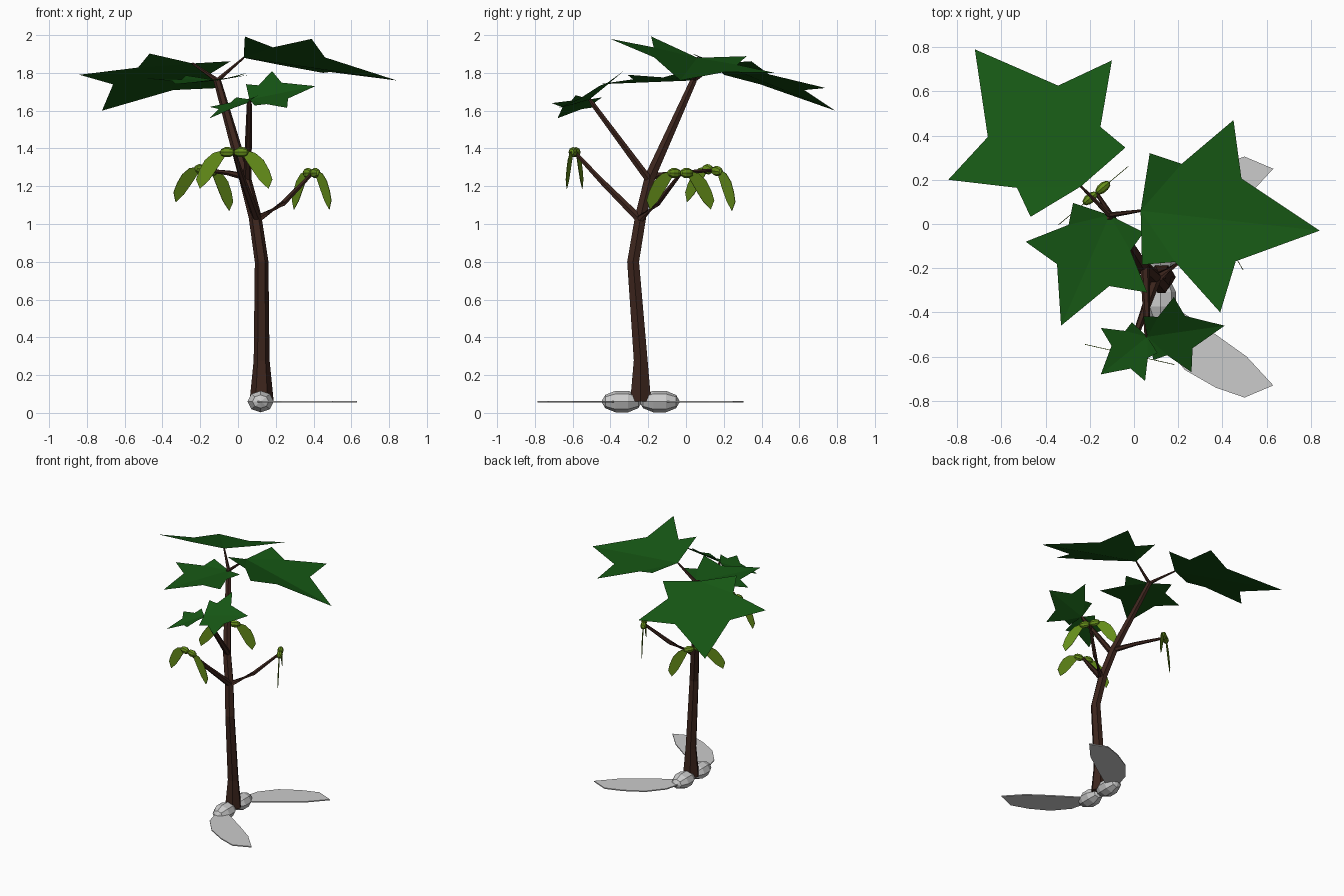
import bpy, bmesh
from mathutils import Vector, Matrix

if "Cube" in bpy.data.objects:
    bpy.data.objects.remove(bpy.data.objects["Cube"])


def material(name, rgb):
    m = bpy.data.materials.new(name)
    m.diffuse_color = (*rgb, 1)
    m.use_nodes = True
    m.node_tree.nodes["Principled BSDF"].inputs["Base Color"].default_value = m.diffuse_color
    return m


BARK = material("bark", (0.045, 0.018, 0.012))
LEAF = material("leaf_green", (0.008, 0.095, 0.007))
SEED = material("seed_green", (0.13, 0.27, 0.01))


def finish(name, bm, mat=None):
    bmesh.ops.recalc_face_normals(bm, faces=bm.faces)
    me = bpy.data.meshes.new(name)
    bm.to_mesh(me)
    bm.free()
    ob = bpy.data.objects.new(name, me)
    bpy.context.collection.objects.link(ob)
    if mat:
        me.materials.append(mat)
    return ob


def tube(name, path, radii, sides=6):
    """Tapered low-poly tube through the path points."""
    bm = bmesh.new()
    pts = [Vector(p) for p in path]
    rings = []
    for i, (p, r) in enumerate(zip(pts, radii)):
        d = (pts[min(i + 1, len(pts) - 1)] - pts[max(i - 1, 0)]).normalized()
        side = Vector((1, 0, 0)) if abs(d.x) < 0.7 else Vector((0, 1, 0))
        u = (side - d * side.dot(d)).normalized()
        v = d.cross(u)
        rot = [Matrix.Rotation(6.28318 * k / sides, 3, d) @ u for k in range(sides)]
        rings.append([bm.verts.new(p + r * w) for w in rot])
    for a, b in zip(rings, rings[1:]):
        for k in range(sides):
            n = (k + 1) % sides
            bm.faces.new((a[k], a[n], b[n], b[k]))
    bm.faces.new(rings[0])
    bm.faces.new(rings[-1])
    return finish(name, bm, BARK)


# Half leaf outline: weights of (base to tip, base to side tip)
HALF_LEAF = [(0.34, 0.43), (0, 1), (-0.035, 0.51), (-0.25, 0.58)]


def leaf(name, base, tip, left, right):
    """Five-pointed leaf folded along its midrib."""
    bm = bmesh.new()
    base, tip = Vector(base), Vector(tip)
    along = tip - base
    vb, vt = bm.verts.new(base), bm.verts.new(tip)
    for flip, side in ((False, left), (True, right)):
        across = Vector(side) - base
        row = [vt]
        for a, b in HALF_LEAF:
            row.append(bm.verts.new(base + a * along + b * across))
        row[-1].co.z += 0.03 * along.length
        for p, q in zip(row, row[1:]):
            bm.faces.new((vb, q, p) if flip else (vb, p, q))
    ob = finish(name, bm, LEAF)
    if ob.data.polygons[0].normal.z < 0:
        ob.data.flip_normals()
    return ob


# Wing outline: (sideways from the pair's centre, along the wing)
WING = [(0.15, -0.03), (0.3, 0.01), (0.42, 0.11), (0.5, 0.25), (0.545, 0.38),
        (0.49, 0.51), (0.36, 0.39), (0.26, 0.25), (0.14, 0.07)]


def winged_seed(name, centre, p, q, scale=1.0, mat=None):
    """Pair of nuts, each with a flat curved wing."""
    p, q = Vector(p).normalized(), Vector(q)
    q = (q - p * q.dot(p)).normalized()
    n = p.cross(q)
    bm = bmesh.new()
    for s in (-1, 1):
        # nut, poles along the pair axis
        ret = bmesh.ops.create_uvsphere(bm, u_segments=8, v_segments=5, radius=1)
        for v in ret["verts"]:
            c = v.co.copy()
            v.co = Vector((s * 0.1 + 0.108 * c.z, 0.073 * c.x, 0.06 * c.y))
        # wing
        lo = [bm.verts.new((s * a, b, -0.004)) for a, b in WING]
        hi = [bm.verts.new((s * a, b, 0.004)) for a, b in WING]
        bm.faces.new(lo)
        bm.faces.new(hi)
        for i in range(len(WING)):
            j = (i + 1) % len(WING)
            bm.faces.new((lo[i], lo[j], hi[j], hi[i]))
    c = Vector(centre)
    for v in bm.verts:
        v.co = c + scale * (p * v.co.x + q * v.co.y + n * v.co.z)
    return finish(name, bm, mat)


# Trunk
TOP = (-0.11, 0.04, 1.76)
tube("trunk",
     [(0.125, -0.24, 0.06), (0.125, -0.24, 0.28), (0.125, -0.28, 0.8),
      (0.09, -0.24, 1.04), (0.035, -0.19, 1.25), TOP],
     [0.064, 0.042, 0.036, 0.034, 0.032, 0.02])

# Branches
FORK = (0.06, -0.51, 1.66)
tube("front_leaf_branch", [(0.05, -0.2, 1.24), (0.06, -0.49, 1.63), FORK], [0.022, 0.014, 0.008])
tube("front_seed_branch", [(0.1, -0.25, 1.03), (0.03, -0.44, 1.22), (-0.02, -0.59, 1.38)],
     [0.024, 0.017, 0.01])
tube("right_seed_branch", [(0.11, -0.24, 1.03), (0.24, -0.15, 1.11), (0.39, -0.03, 1.265)],
     [0.022, 0.016, 0.01])
tube("left_seed_branch", [(0.04, -0.19, 1.25), (-0.05, -0.04, 1.27), (-0.17, 0.14, 1.285)],
     [0.02, 0.014, 0.009])

# Leaves: base, tip, two side tips
leaves = {
    "right_leaf": [(0.03, 0.06, 1.88), (0.84, -0.03, 1.76), (0.45, 0.47, 1.80), (0.39, -0.40, 1.98)],
    "left_leaf": [(-0.24, 0.17, 1.85), (-0.72, 0.79, 1.60), (-0.84, 0.20, 1.79), (-0.10, 0.74, 1.72)],
    "middle_leaf": [(-0.11, 0.04, 1.76), (-0.33, -0.46, 1.74), (0.06, -0.31, 1.79), (-0.49, -0.08, 1.77)],
    "small_right_leaf": [FORK, (0.41, -0.46, 1.73), (0.18, -0.33, 1.81), (0.26, -0.67, 1.615)],
    "small_left_leaf": [FORK, (-0.15, -0.68, 1.56), (0.05, -0.71, 1.64), (-0.15, -0.47, 1.62)],
}
for name, pts in leaves.items():
    leaf(name, *pts)

# Twigs to the two top leaves
for side in ("right", "left"):
    tube(side + "_twig", [TOP, leaves[side + "_leaf"][0]], [0.013, 0.006])

# Hanging winged seeds
DOWN = (0, 0, -1)
winged_seed("front_seed", (-0.02, -0.59, 1.38), (0.975, -0.22, 0), DOWN, 0.38, SEED)
winged_seed("right_seed", (0.39, -0.03, 1.27), (0.5, -0.86, 0), DOWN, 0.38, SEED)
winged_seed("left_seed", (-0.17, 0.14, 1.285), (0.74, 0.62, -0.12), DOWN, 0.38, SEED)

# Large seed at the foot of the trunk
winged_seed("ground_seed", (0.12, -0.24, 0.06), (0, 1, 0), (1, 0, 0))
